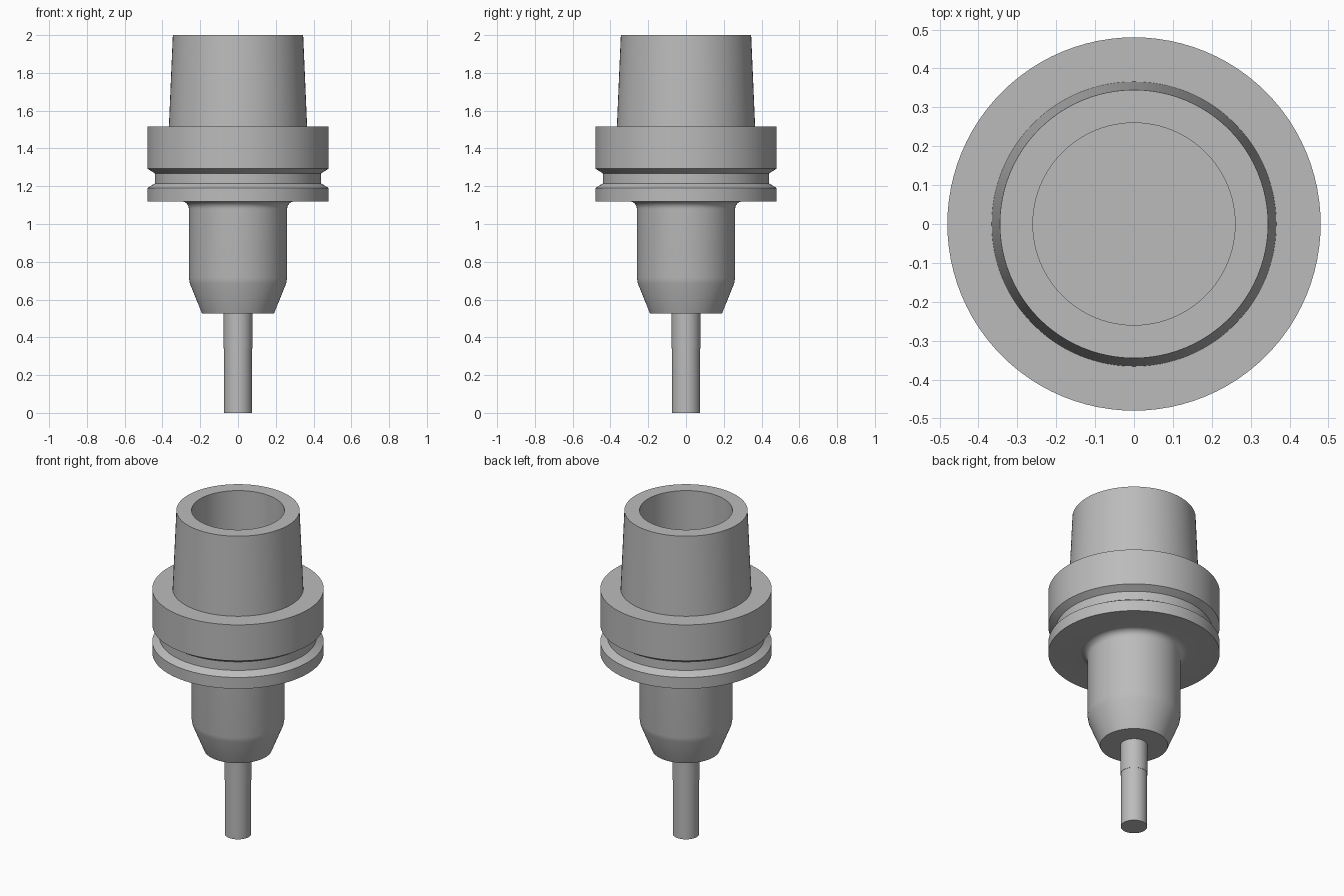
import bpy, bmesh, math

if "Cube" in bpy.data.objects:
    bpy.data.objects.remove(bpy.data.objects["Cube"], do_unlink=True)

steel = bpy.data.materials.new("brushed_steel")
steel.use_nodes = True
colour = (0.5, 0.5, 0.5, 1)
steel.diffuse_color = colour
steel.node_tree.nodes["Principled BSDF"].inputs["Base Color"].default_value = colour


def lathe(name, profile, segments=96):
    """Revolve (radius, height) points, bottom axis to top axis, around z."""
    bm = bmesh.new()
    verts = [bm.verts.new((r, 0, z)) for r, z in profile]
    edges = [bm.edges.new(pair) for pair in zip(verts, verts[1:])]
    bmesh.ops.spin(bm, geom=verts + edges, cent=(0, 0, 0), axis=(0, 0, 1),
                   angle=math.tau, steps=segments)
    bmesh.ops.remove_doubles(bm, verts=bm.verts, dist=1e-5)
    bmesh.ops.recalc_face_normals(bm, faces=bm.faces)
    mesh = bpy.data.meshes.new(name)
    bm.to_mesh(mesh)
    bm.free()
    mesh.materials.append(steel)
    obj = bpy.data.objects.new(name, mesh)
    bpy.context.collection.objects.link(obj)
    bpy.ops.object.select_all(action='DESELECT')
    obj.select_set(True)
    bpy.context.view_layer.objects.active = obj
    bpy.ops.object.shade_smooth_by_angle(angle=math.radians(30))
    return obj


# Fillet between the nose and the flange underside
nose_r, flange_r, fillet, flange_z = 0.26, 0.48, 0.04, 1.12
fillet_arc = [(nose_r + fillet * (1 - math.cos(a)), flange_z - fillet * (1 - math.sin(a)))
              for a in (math.radians(15 * i) for i in range(7))]

# Holder: tapered nose, grooved flange, hollow tapered shank
holder = lathe("tool_holder", [
    (0, 0.525), (0.19, 0.525), (0.255, 0.685), (nose_r, 0.715),
    *fillet_arc,
    (flange_r, flange_z), (flange_r, 1.19),
    (0.44, 1.215), (0.44, 1.268),
    (flange_r, 1.293), (flange_r, 1.515),
    (0.366, 1.515), (0.345, 2.0),
    (0.26, 2.0), (0.26, 1.515), (0, 1.515),
])

# Cutting tool: plain shank with a very slightly slimmer tip
cutter = lathe("cutting_tool", [
    (0, 0), (0.074, 0), (0.074, 0.34), (0.076, 0.34), (0.076, 0.56), (0, 0.56),
], segments=64)
